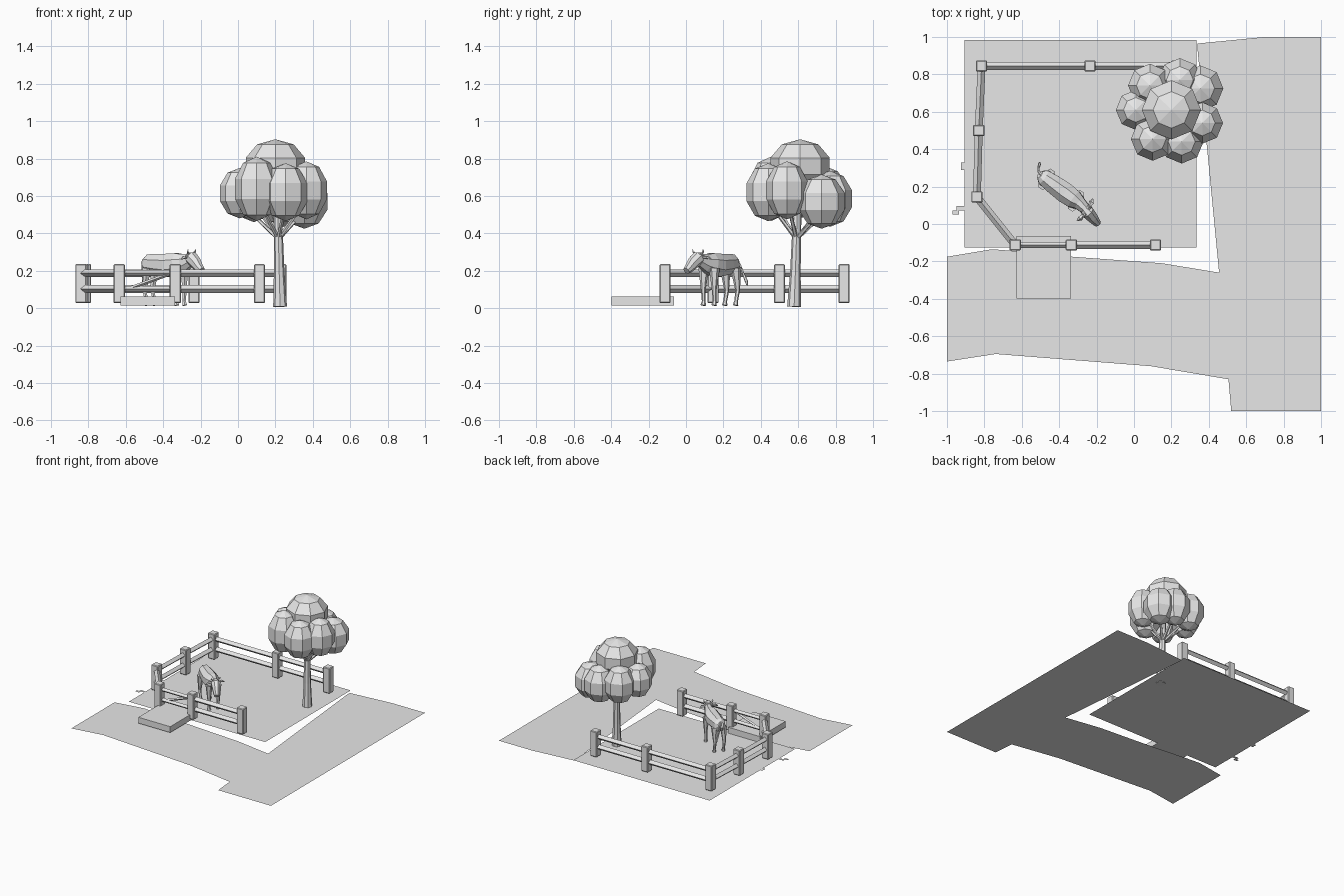
import bpy, bmesh, math
from mathutils import Vector

if "Cube" in bpy.data.objects:
    bpy.data.objects.remove(bpy.data.objects["Cube"])

grey = bpy.data.materials.new("plain_grey")
grey.use_nodes = True
grey.diffuse_color = (0.8, 0.8, 0.8, 1)
grey.node_tree.nodes["Principled BSDF"].inputs["Base Color"].default_value = grey.diffuse_color


def finish(name, bm):
    bmesh.ops.recalc_face_normals(bm, faces=bm.faces)
    mesh = bpy.data.meshes.new(name)
    bm.to_mesh(mesh)
    bm.free()
    mesh.materials.append(grey)
    obj = bpy.data.objects.new(name, mesh)
    bpy.context.collection.objects.link(obj)
    return obj


def sheet(name, outline, z):
    bm = bmesh.new()
    face = bm.faces.new([bm.verts.new((x, y, z)) for x, y in outline])
    if face.normal.z < 0:
        face.normal_flip()
    mesh = bpy.data.meshes.new(name)
    bm.normal_update()
    if face.normal.z < 0:
        face.normal_flip()
    bm.to_mesh(mesh)
    bm.free()
    mesh.materials.append(grey)
    bpy.context.collection.objects.link(bpy.data.objects.new(name, mesh))


def rectangle(x0, x1, y0, y1):
    return [(x0, y0), (x1, y0), (x1, y1), (x0, y1)]


def box(name, x0, x1, y0, y1, z0, z1, bevel=0):
    bm = bmesh.new()
    bmesh.ops.create_cube(bm, size=1)
    for v in bm.verts:
        v.co = ((x0 + x1) / 2 + v.co.x * (x1 - x0),
                (y0 + y1) / 2 + v.co.y * (y1 - y0),
                (z0 + z1) / 2 + v.co.z * (z1 - z0))
    obj = finish(name, bm)
    if bevel:
        mod = obj.modifiers.new("soft_edges", "BEVEL")
        mod.width, mod.segments = bevel, 1
    return obj


def loft(name, stations, sides=6, turn=0.0):
    """Skin rings along a path; each station is (centre, half width, half height)."""
    bm = bmesh.new()
    pts = [Vector(s[0]) for s in stations]
    rings = []
    for i, (_, rw, rh) in enumerate(stations):
        axis = (pts[min(i + 1, len(pts) - 1)] - pts[max(i - 1, 0)]).normalized()
        side = Vector((1, 0, 0)) if abs(axis.z) > 0.9 else axis.cross(Vector((0, 0, 1)))
        side = (side - axis * side.dot(axis)).normalized()
        up = side.cross(axis)
        angles = [turn + math.tau * k / sides for k in range(sides)]
        rings.append([bm.verts.new(pts[i] + side * rw * math.cos(a) + up * rh * math.sin(a))
                      for a in angles])
    for low, high in zip(rings, rings[1:]):
        for k in range(sides):
            n = (k + 1) % sides
            bm.faces.new((low[k], low[n], high[n], high[k]))
    bm.faces.new(rings[0][::-1])
    bm.faces.new(rings[-1])
    return finish(name, bm)


def rod(name, a, b, r, sides=4, r_end=None):
    end = r if r_end is None else r_end
    return loft(name, [(a, r, r), (b, end, end)], sides)


# Ground: pasture, bent path and loose side pieces
sheet("pasture", rectangle(-0.905, 0.335, -0.125, 0.985), 0.012)
sheet("path", [(-1, -0.735), (-0.74, -0.695), (0.09, -0.76), (0.505, -0.83), (0.52, -1),
               (1, -1), (1, 1), (0.7, 1), (0.34, 0.965), (0.34, 0.93), (0.455, -0.26),
               (0.15, -0.21), (-0.33, -0.175), (-0.63, -0.145), (-0.76, -0.135),
               (-1, -0.175)], 0.0)
sheet("edge_patch_back", rectangle(-0.925, -0.9, 0.29, 0.33), 0.012)
sheet("edge_patch_front", [(-0.97, 0.05), (-0.935, 0.05), (-0.935, 0.073), (-0.9, 0.073),
                           (-0.9, 0.095), (-0.95, 0.095), (-0.95, 0.073), (-0.97, 0.073)], 0.012)

# Entrance platform
box("entrance_platform", -0.628, -0.338, -0.397, -0.065, 0.013, 0.062)

# Fence posts and rails, with the gate in the fifth bay
posts = [(0.23, 0.845), (-0.235, 0.845), (-0.815, 0.845), (-0.83, 0.5), (-0.84, 0.145),
         (-0.635, -0.112), (-0.335, -0.112), (0.115, -0.112)]
for i, (x, y) in enumerate(posts):
    box(f"fence_post_{i}", x - 0.03, x + 0.03, y - 0.03, y + 0.03, 0.027, 0.235, 0.005)
for i, ((ax, ay), (bx, by)) in enumerate(zip(posts, posts[1:])):
    gate = i == 5
    for level, z in (("lower", 0.103), ("upper", 0.187)):
        rod(f"{'gate' if gate else 'fence'}_{level}_rail_{i}", (ax, ay, z), (bx, by, z),
            0.016 if gate else 0.021)
    if gate:
        rod("gate_brace", (ax, ay, 0.085), (bx, by, 0.195), 0.01)

# Tree trunk and branches
loft("trunk", [((0.225, 0.578, 0.008), 0.037, 0.037), ((0.22, 0.585, 0.2), 0.028, 0.028),
               ((0.215, 0.592, 0.42), 0.024, 0.024), ((0.205, 0.6, 0.68), 0.018, 0.018)], 8)

# Leaf clumps: centre, radius, half height
clumps = [(0.2, 0.61, 0.76, 0.16, 0.143), (0.245, 0.77, 0.585, 0.118, 0.15),
          (0.085, 0.74, 0.61, 0.118, 0.15), (0.01, 0.61, 0.615, 0.108, 0.135),
          (0.1, 0.455, 0.638, 0.118, 0.172), (0.255, 0.44, 0.62, 0.118, 0.155),
          (0.365, 0.54, 0.63, 0.112, 0.155), (0.355, 0.725, 0.57, 0.124, 0.145)]
for i, (x, y, z, r, h) in enumerate(clumps):
    bm = bmesh.new()
    bmesh.ops.create_uvsphere(bm, u_segments=8, v_segments=5, radius=1)
    for v in bm.verts:
        v.co = (x + v.co.x * r * 1.04, y + v.co.y * r * 1.04, z + v.co.z * h)
    finish(f"leaf_clump_{i}", bm)
    if i:
        rod(f"branch_{i}", (0.217, 0.59, 0.37), (x, y, z - 0.05), 0.012, 5, 0.008)

# Grazing animal, built along its own heading
forward, left = Vector((0.807, -0.59, 0)), Vector((0.59, 0.807, 0))
origin = Vector((-0.37, 0.168, 0))


def spot(s, side, z):
    return origin + forward * s + left * side + Vector((0, 0, z))


def animal_loft(name, rows, sides=8):
    return loft(name, [(spot(s, l, z), w, h) for s, l, z, w, h in rows],
                sides, math.pi / sides)


animal_loft("animal_body", [
    (-0.165, 0, 0.25, 0.022, 0.025), (-0.14, 0, 0.24, 0.046, 0.052),
    (-0.08, 0, 0.235, 0.054, 0.06), (0.0, 0, 0.23, 0.06, 0.066),
    (0.06, 0, 0.235, 0.054, 0.064), (0.1, 0, 0.242, 0.038, 0.052),
    (0.15, -0.008, 0.258, 0.028, 0.036)])
animal_loft("animal_head", [
    (0.135, -0.008, 0.272, 0.026, 0.026), (0.16, -0.012, 0.268, 0.037, 0.037),
    (0.195, -0.02, 0.24, 0.031, 0.034), (0.22, -0.026, 0.215, 0.025, 0.027),
    (0.24, -0.03, 0.2, 0.02, 0.02)])
for name, sign in (("left", 1), ("right", -1)):
    animal_loft(f"animal_{name}_ear", [
        (0.15, -0.01 + sign * 0.028, 0.272, 0.007, 0.007),
        (0.147, -0.01 + sign * 0.052, 0.272, 0.015, 0.009),
        (0.142, -0.01 + sign * 0.072, 0.262, 0.004, 0.003)], 5)
    animal_loft(f"animal_{name}_horn", [
        (0.155, -0.012 + sign * 0.02, 0.29, 0.007, 0.007),
        (0.158, -0.012 + sign * 0.034, 0.302, 0.005, 0.005),
        (0.162, -0.012 + sign * 0.035, 0.314, 0.002, 0.002)], 5)
    for end, s, knee in (("front", 0.075, 0.004), ("rear", -0.12, -0.014)):
        animal_loft(f"animal_{name}_{end}_leg", [
            (s, sign * 0.034, 0.215, 0.026, 0.03),
            (s + knee * 0.5, sign * 0.036, 0.15, 0.018, 0.02),
            (s + knee, sign * 0.036, 0.09, 0.012, 0.012),
            (s, sign * 0.036, 0.038, 0.01, 0.01),
            (s + 0.005, sign * 0.036, 0.015, 0.014, 0.015)], 6)
animal_loft("animal_tail", [
    (-0.15, 0, 0.268, 0.008, 0.008), (-0.18, 0.008, 0.25, 0.006, 0.006),
    (-0.193, 0.028, 0.19, 0.006, 0.006), (-0.2, 0.045, 0.145, 0.009, 0.009),
    (-0.202, 0.05, 0.12, 0.003, 0.003)], 5)
